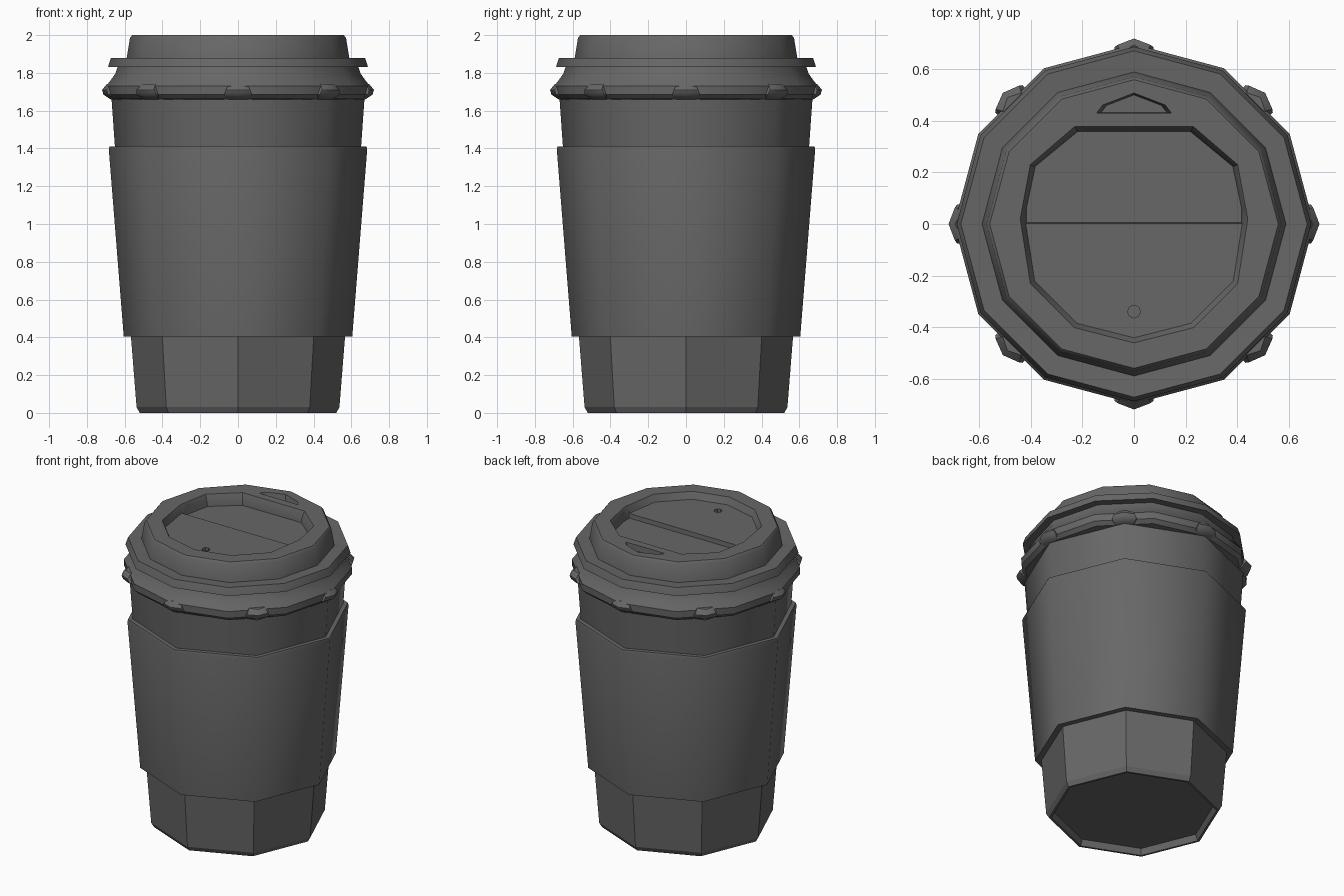
import bpy, bmesh, math
from mathutils import Matrix

cube = bpy.data.objects.get("Cube")
if cube:
    bpy.data.objects.remove(cube, do_unlink=True)

GREY = (0.135, 0.135, 0.135, 1.0)
mat = bpy.data.materials.new("dark_grey")
mat.use_nodes = True
mat.diffuse_color = GREY
bsdf = mat.node_tree.nodes["Principled BSDF"]
bsdf.inputs["Base Color"].default_value = GREY
bsdf.inputs["Roughness"].default_value = 0.6


def finish(bm, name):
    bmesh.ops.recalc_face_normals(bm, faces=bm.faces[:])
    me = bpy.data.meshes.new(name)
    bm.to_mesh(me)
    bm.free()
    me.materials.append(mat)
    ob = bpy.data.objects.new(name, me)
    bpy.context.collection.objects.link(ob)
    return ob


def select(ob):
    bpy.ops.object.select_all(action='DESELECT')
    ob.select_set(True)
    bpy.context.view_layer.objects.active = ob


def smooth(ob, degrees):
    select(ob)
    bpy.ops.object.shade_smooth_by_angle(angle=math.radians(degrees))


def lathe(name, profile, sides, loop=False):
    """Revolve (radius, z) points; close with end caps, or join ends into a tube wall."""
    bm = bmesh.new()
    rings = [[bm.verts.new((r * math.cos(2 * math.pi * i / sides),
                            r * math.sin(2 * math.pi * i / sides), z))
              for i in range(sides)] for r, z in profile]
    pairs = list(zip(rings, rings[1:]))
    if loop:
        pairs.append((rings[-1], rings[0]))
    else:
        bm.faces.new(rings[0])
        bm.faces.new(rings[-1])
    for a, b in pairs:
        for i in range(sides):
            j = (i + 1) % sides
            bm.faces.new((a[i], a[j], b[j], b[i]))
    return finish(bm, name)


def frustum(name, outline, z_top, z_bottom, scale, pivot=(0, 0)):
    """Closed prism whose bottom outline is scaled about a pivot."""
    bm = bmesh.new()
    top = [bm.verts.new((x, y, z_top)) for x, y in outline]
    low = [bm.verts.new((pivot[0] + (x - pivot[0]) * scale,
                         pivot[1] + (y - pivot[1]) * scale, z_bottom)) for x, y in outline]
    bm.faces.new(top)
    bm.faces.new(low)
    n = len(top)
    for i in range(n):
        j = (i + 1) % n
        bm.faces.new((top[i], top[j], low[j], low[i]))
    return finish(bm, name)


def cut(target, cutter):
    cutter.hide_render = True
    mod = target.modifiers.new("cut", 'BOOLEAN')
    mod.operation = 'DIFFERENCE'
    mod.solver = 'EXACT'
    mod.object = cutter
    select(target)
    bpy.ops.object.modifier_apply(modifier=mod.name)
    bpy.data.objects.remove(cutter, do_unlink=True)


def mirrored(half):
    """Complete a right-hand outline by mirroring it across x = 0."""
    return half + [(-x, y) for x, y in reversed(half) if x > 0]


# Eight-sided cup with a chamfered foot and a recessed base
lathe("cup_body", [(0.49, 0.04), (0.505, 0.0), (0.52, 0.0), (0.537, 0.03),
                   (0.568, 0.42), (0.65, 1.38)], 8)
cup_top = lathe("cup_upper", [(0.649, 1.37), (0.67, 1.67)], 8)
smooth(cup_top, 50)

# Heat sleeve wrapped around the cup
sleeve = lathe("sleeve", [(0.562, 0.405), (0.605, 0.405), (0.684, 1.395),
                          (0.68, 1.41), (0.645, 1.41)], 8, loop=True)
smooth(sleeve, 50)

# Twelve-sided lid: snap band, flange and raised drinking rim
lid = lathe("lid", [(0.655, 1.66), (0.672, 1.662), (0.696, 1.685), (0.698, 1.73),
                    (0.675, 1.76), (0.65, 1.795), (0.638, 1.83), (0.688, 1.83),
                    (0.685, 1.842), (0.672, 1.88), (0.59, 1.875), (0.572, 1.985),
                    (0.56, 2.0)], 12)

# Shallow well in the lid top, deeper in the back half
well = mirrored([(0, -0.47), (0.235, -0.41), (0.41, -0.235), (0.45, 0.02),
                 (0.41, 0.235), (0.235, 0.385)])
cut(lid, frustum("well_cutter", well, 2.02, 1.955, 0.94))
back = mirrored([(0.43, 0.0), (0.43, 0.06), (0.395, 0.225), (0.225, 0.365)])
cut(lid, frustum("back_well_cutter", back, 1.99, 1.925, 0.97, (0, 0.18)))

# Drinking slot and vent hole
slot = mirrored([(0.15, 0.43), (0.125, 0.462), (0, 0.51)])
cut(lid, frustum("slot_cutter", slot, 2.01, 1.96, 0.85, (0, 0.45)))
vent = [(0.025 * math.cos(a * math.pi / 4), -0.34 + 0.025 * math.sin(a * math.pi / 4))
        for a in range(8)]
cut(lid, frustum("vent_cutter", vent, 1.98, 1.935, 1.0))
smooth(lid, 35)

# Eight small grip tabs around the snap band
for k in range(8):
    bm = bmesh.new()
    for z, reach, width in ((1.66, 0.675, 0.055), (1.685, 0.712, 0.075),
                            (1.71, 0.72, 0.065), (1.74, 0.695, 0.05)):
        for x, y in ((0.62, -width), (0.62, width), (reach - 0.025, width),
                     (reach, 0.0), (reach - 0.025, -width)):
            bm.verts.new((x, y, z))
    hull = bmesh.ops.convex_hull(bm, input=bm.verts[:])
    loose = {g for g in hull["geom_interior"] + hull["geom_unused"]
             if isinstance(g, bmesh.types.BMVert)}
    bmesh.ops.delete(bm, geom=list(loose), context='VERTS')
    bm.transform(Matrix.Rotation(k * math.pi / 4, 4, 'Z'))
    smooth(finish(bm, f"lid_tab_{k + 1}"), 40)
